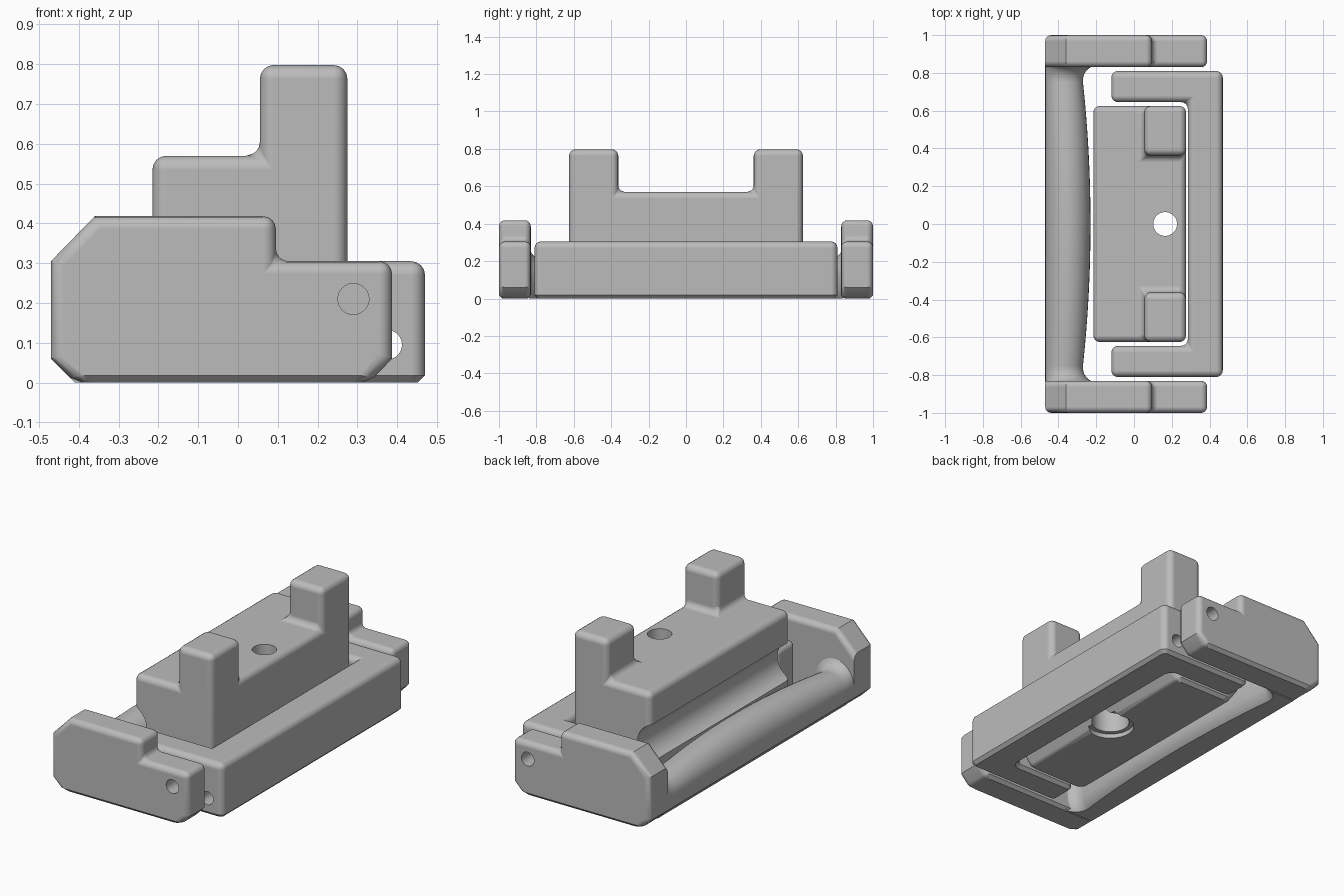
import bpy, bmesh
from math import pi, cos, sin, sqrt, radians
from mathutils import Matrix

cube = bpy.data.objects.get("Cube")
if cube:
    bpy.data.objects.remove(cube, do_unlink=True)

grey = bpy.data.materials.new("plain_grey")
grey.use_nodes = True
grey.diffuse_color = (0.5, 0.5, 0.5, 1)
grey.node_tree.nodes["Principled BSDF"].inputs["Base Color"].default_value = (0.5, 0.5, 0.5, 1)


def loft(rings):
    """Closed solid through a list of equal-length point rings."""
    bm = bmesh.new()
    rows = [[bm.verts.new(p) for p in ring] for ring in rings]
    n = len(rows[0])
    for a, b in zip(rows, rows[1:]):
        for i in range(n):
            j = (i + 1) % n
            bm.faces.new((a[i], a[j], b[j], b[i]))
    bm.faces.new(rows[0])
    bm.faces.new(rows[-1])
    bmesh.ops.recalc_face_normals(bm, faces=bm.faces)
    return bm


def along_y(profile, stations):
    return loft([[(x, y, z) for x, z in profile] for y in stations])


def soften(bm, radius, keep=lambda co: False):
    """Round the square edges, and chamfer the edges on the ground."""
    def grounded(e):
        return all(v.co.z < 0.001 for v in e.verts)
    edges = [e for e in bm.edges if e.calc_face_angle(0) > 1 and not grounded(e)
             and not all(keep(v.co) for v in e.verts)]
    bmesh.ops.bevel(bm, geom=edges, offset=radius, segments=4, profile=0.5,
                    affect='EDGES', clamp_overlap=True)
    edges = [e for e in bm.edges if grounded(e) and e.calc_face_angle(0) > 0.3]
    bmesh.ops.bevel(bm, geom=edges, offset=0.018, segments=1,
                    affect='EDGES', clamp_overlap=True)


def finish(name, bm):
    mesh = bpy.data.meshes.new(name)
    bm.to_mesh(mesh)
    bm.free()
    mesh.materials.append(grey)
    obj = bpy.data.objects.new(name, mesh)
    bpy.context.collection.objects.link(obj)
    return obj


def activate(obj):
    bpy.ops.object.select_all(action='DESELECT')
    obj.select_set(True)
    bpy.context.view_layer.objects.active = obj


def drill(obj, center, radius, length, axis='Y'):
    """Cut a cylinder out of an object."""
    bm = bmesh.new()
    turn = Matrix.Rotation(pi / 2, 4, 'X') if axis == 'Y' else Matrix()
    bmesh.ops.create_cone(bm, cap_ends=True, segments=48, radius1=radius, radius2=radius,
                          depth=length, matrix=Matrix.Translation(center) @ turn)
    cutter = finish("cutter", bm)
    cutter.hide_render = True
    mod = obj.modifiers.new("cut", 'BOOLEAN')
    mod.operation, mod.solver, mod.object = 'DIFFERENCE', 'EXACT', cutter
    activate(obj)
    bpy.ops.object.modifier_apply(modifier=mod.name)
    bpy.data.objects.remove(cutter, do_unlink=True)


def smooth(obj):
    """Smooth the rounded edges while the broad faces stay flat."""
    activate(obj)
    bpy.ops.object.shade_smooth_by_angle(angle=radians(32))
    mod = obj.modifiers.new("flat_faces", 'WEIGHTED_NORMAL')
    mod.keep_sharp = True
    mod.weight = 100


PIVOT = (0.29, 0.21)

# Side plates of the handle, stepped and chamfered
plate = [(-0.41, 0), (0.33, 0), (0.387, 0.06), (0.387, 0.305), (0.095, 0.305),
         (0.095, 0.418), (-0.36, 0.418), (-0.47, 0.305), (-0.47, 0.06)]
for side, name in ((-1, "front_side_plate"), (1, "back_side_plate")):
    bm = along_y(plate, (side * 0.83, side * 1.0))
    # The inner edges that run into the grip stay square
    soften(bm, 0.032, lambda co: co.x < -0.4 and abs(co.y) < 0.9)
    obj = finish(name, bm)
    drill(obj, (PIVOT[0], side * 0.9, PIVOT[1]), 0.039, 0.4)
    smooth(obj)

# Barrel-shaped grip, flaring where it meets the plates
FLARE, FLARE_START = 0.09, 0.75


def grip_section(y):
    waist = 0.04 * (y / FLARE_START) ** 2
    d = max(0, abs(y) - FLARE_START)
    flare = FLARE - sqrt(max(0, FLARE ** 2 - d * d))
    inner = -0.23 - waist + flare
    top = 0.25 - waist + flare
    mid, rx = (inner - 0.47) / 2, (inner + 0.47) / 2
    pts = [(-0.41, 0), (-0.47, 0.06)]
    for i in range(17):
        a = pi - pi * i / 16
        pts.append((mid + rx * cos(a), 0.12 + (top - 0.12) * sin(a)))
    pts += [(inner - 0.005, 0.06), (inner - 0.02, 0.02), (inner - 0.04, 0)]
    return [(x, y, z) for x, z in pts]


half = [FLARE_START + FLARE * sin(pi / 2 * i / 8) for i in range(9)]
middle = [FLARE_START * (i / 8 - 1) for i in range(1, 16)]
stations = [-y for y in reversed(half)] + middle + half
smooth(finish("grip", loft([grip_section(y) for y in stations])))

# U-shaped bracket with a long bore and blind pivot holes
plan = [(0.47, -0.81), (0.47, 0.81), (-0.12, 0.81), (-0.12, 0.645),
        (0.285, 0.645), (0.285, -0.645), (-0.12, -0.645), (-0.12, -0.81)]
bm = loft([[(x, y, z) for x, y in plan] for z in (0, 0.305)])
soften(bm, 0.035)
bracket = finish("bracket", bm)
drill(bracket, (0.375, 0, 0.095), 0.037, 2)
for side in (-1, 1):
    drill(bracket, (PIVOT[0], side * 0.8, PIVOT[1]), 0.039, 0.2)
smooth(bracket)

# Clamp block with two lugs, grooved along its grip side
body = [(-0.15, 0), (0.21, 0), (0.275, 0.09), (0.275, 0.57), (0.055, 0.57),
        (-0.215, 0.57), (-0.215, 0.09)]
bm = along_y(body, (-0.625, -0.362, 0.362, 0.625))
lugs = [f for f in bm.faces if f.normal.z > 0.9 and f.calc_center_median().x > 0.055
        and abs(f.calc_center_median().y) > 0.4]
grown = bmesh.ops.extrude_face_region(bm, geom=lugs)["geom"]
bmesh.ops.delete(bm, geom=[f for f in lugs if f.is_valid], context='FACES_ONLY')
bmesh.ops.translate(bm, vec=(0, 0, 0.228),
                    verts=[g for g in grown if isinstance(g, bmesh.types.BMVert)])
bmesh.ops.dissolve_limit(bm, angle_limit=0.02, verts=bm.verts, edges=bm.edges)
bmesh.ops.recalc_face_normals(bm, faces=bm.faces)
soften(bm, 0.035)
block = finish("clamp_block", bm)
drill(block, (-0.245, 0, 0.285), 0.11, 2)
drill(block, (0.165, 0, 0.4), 0.063, 1.2, axis='Z')
drill(block, (0.165, 0, 0.1), 0.1, 0.5, axis='Z')
drill(block, (0.165, 0, 0), 0.125, 0.05, axis='Z')
smooth(block)
